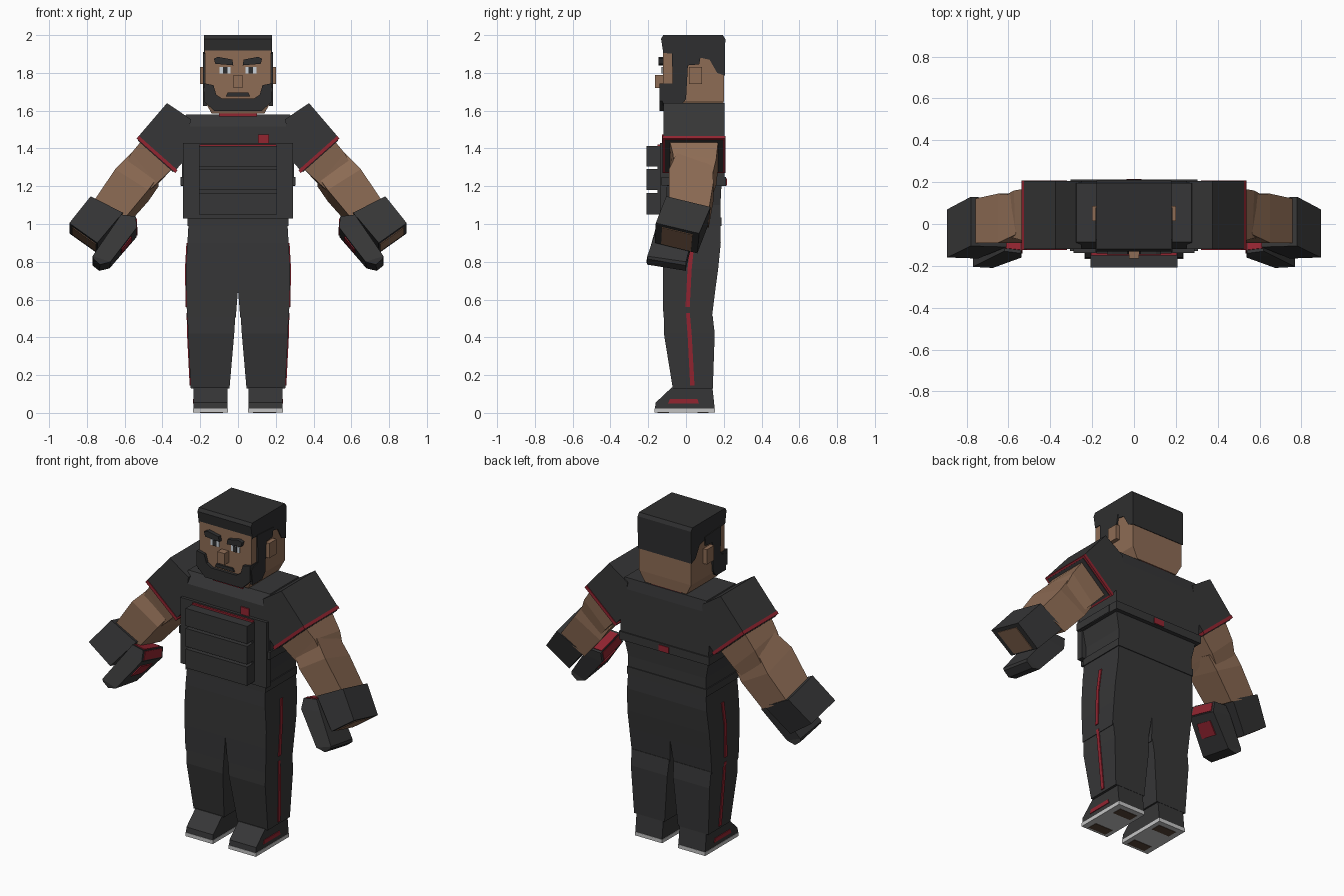
import bpy
from mathutils import Vector


def material(name, rgb):
    m = bpy.data.materials.new(name)
    m.diffuse_color = (*rgb, 1)
    return m


DARK = material("charcoal cloth", (0.037, 0.037, 0.038))
HAIR = material("black hair", (0.028, 0.028, 0.029))
SKIN = material("brown skin", (0.27, 0.15, 0.09))
RED = material("dark red trim", (0.29, 0.018, 0.03))
SOLE = material("pale grey sole", (0.55, 0.55, 0.55))
WHITE = material("eye white", (0.6, 0.65, 0.7))
TREAD = material("brown tread", (0.10, 0.06, 0.04))


def loft(name, rings, mat, both=False):
    """Skin a list of equal point rings with end caps; optionally add a mirrored twin."""
    n = len(rings[0])
    faces = [list(range(n))[::-1], [(len(rings) - 1) * n + i for i in range(n)]]
    for r in range(len(rings) - 1):
        for i in range(n):
            j = (i + 1) % n
            faces.append([r * n + i, r * n + j, (r + 1) * n + j, (r + 1) * n + i])
    for side in ((1, -1) if both else (1,)):
        import bmesh
        me = bpy.data.meshes.new(name)
        me.from_pydata([(p[0] * side, p[1], p[2]) for r in rings for p in r], [], faces)
        bm = bmesh.new()
        bm.from_mesh(me)
        bmesh.ops.recalc_face_normals(bm, faces=bm.faces)
        bm.to_mesh(me)
        bm.free()
        me.materials.append(mat)
        label = name if not both else name + ("_left" if side > 0 else "_right")
        bpy.context.collection.objects.link(bpy.data.objects.new(label, me))


def stack(name, levels, mat, both=False):
    """Loft of level rectangles: (z, x0, x1, y0, y1)."""
    loft(name, [[(a, c, z), (b, c, z), (b, d, z), (a, d, z)] for z, a, b, c, d in levels], mat, both)


def box(name, x, y, z, mat, both=False):
    stack(name, [(z[0], *x, *y), (z[1], *x, *y)], mat, both)


def prism_y(name, outline, y, mat, both=False):
    loft(name, [[(px, v, pz) for px, pz in outline] for v in y], mat, both)


def prism_x(name, outline, x, mat, both=False):
    loft(name, [[(v, py, pz) for py, pz in outline] for v in x], mat, both)


def plate(name, quad, u, v, mat, t=0.004):
    """Thin plate laid over part of a quad face, on both sides of the body."""
    a, b, c, d = map(Vector, quad)
    at = lambda p, q: a.lerp(b, p).lerp(d.lerp(c, p), q)
    pts = [at(u[0], v[0]), at(u[1], v[0]), at(u[1], v[1]), at(u[0], v[1])]
    n = (b - a).cross(d - a).normalized() * t
    loft(name, [[p - n for p in pts], [p + n for p in pts]], mat, True)


# Torso: chest, loose hem, waist
stack("chest", [(1.20, -.295, .295, -.115, .205), (1.43, -.30, .30, -.12, .205),
                (1.515, -.30, .30, -.12, .205), (1.58, -.275, .275, -.085, .195)], DARK)
box("back_hem", (-.303, .303), (.0, .212), (1.20, 1.25), DARK)
box("hem_tag", (-.035, .035), (.208, .216), (1.205, 1.24), RED)
stack("waist", [(1.02, -.262, .262, -.115, .182), (1.10, -.262, .262, -.115, .182),
                (1.21, -.285, .285, -.115, .188)], DARK)
box("waistband", (-.268, .268), (-.12, .187), (.99, 1.035), DARK)

# Vest with stacked pouches
box("vest_panel", (-.29, .29), (-.138, -.10), (1.03, 1.43), DARK)
box("vest_strap", (.28, .305), (-.13, .15), (1.205, 1.25), DARK, True)
for i, (lo, hi) in enumerate([(1.05, 1.165), (1.18, 1.29), (1.305, 1.412)]):
    box("pouch_%d" % (i + 1), (-.207, .207), (-.208, -.145), (lo, hi), DARK)
box("pouch_backing", (-.207, .207), (-.15, -.13), (1.05, 1.412), DARK)
box("pouch_trim", (-.205, .205), (-.15, -.135), (1.412, 1.422), RED)
box("chest_badge", (.105, .163), (-.128, -.119), (1.43, 1.475), RED)

# Collar and head
box("collar", (-.10, .10), (-.10, .19), (1.57, 1.592), RED)
stack("head", [(1.585, -.14, .14, -.10, .195), (1.65, -.175, .175, -.122, .20),
               (1.95, -.175, .175, -.122, .20)], SKIN)
box("ear", (.17, .2), (.015, .085), (1.74, 1.83), SKIN, True)
prism_x("hair_cap", [(-.12, 1.905), (-.02, 1.9), (.125, 1.87), (.165, 1.8), (.206, 1.785),
                     (.208, 1.98), (.195, 2.0), (-.12, 2.0), (-.132, 1.98)], (-.18, .18), HAIR)
prism_x("sideburn", [(-.075, 1.91), (.08, 1.9), (.07, 1.845), (.01, 1.84), (.0, 1.66),
                     (-.03, 1.625), (-.12, 1.625), (-.135, 1.72), (-.07, 1.74)], (.165, .184), HAIR, True)
prism_y("beard", [(-.18, 1.745), (-.13, 1.735), (-.115, 1.685), (-.085, 1.665), (.085, 1.665),
                  (.115, 1.685), (.13, 1.735), (.18, 1.745), (.18, 1.65), (.125, 1.597),
                  (-.125, 1.597), (-.18, 1.65)], (-.14, -.03), HAIR)
box("nose", (-.024, .024), (-.165, -.11), (1.72, 1.79), SKIN)
prism_y("moustache", [(-.065, 1.675), (.065, 1.675), (.055, 1.695), (-.055, 1.695)], (-.132, -.115), HAIR)
prism_y("eyebrow", [(.025, 1.84), (.12, 1.848), (.128, 1.875), (.105, 1.885), (.03, 1.87)],
        (-.145, -.115), HAIR, True)
box("eye", (.04, .098), (-.126, -.12), (1.797, 1.832), WHITE, True)
box("pupil", (.055, .08), (-.129, -.12), (1.797, 1.832), HAIR, True)

# Sleeves with a red cuff line
prism_y("sleeve", [(.25, 1.555), (.376, 1.64), (.532, 1.458), (.333, 1.282), (.28, 1.34)],
        (-.12, .205), DARK, True)
prism_y("sleeve_trim", [(.525, 1.467), (.537, 1.452), (.332, 1.27), (.32, 1.285)],
        (-.124, .209), RED, True)
plate("sleeve_opening", [(.537, -.124, 1.452), (.332, -.124, 1.27), (.332, .209, 1.27), (.537, .209, 1.452)],
      (.04, .96), (.04, .96), DARK)

# Bare arms
loft("upper_arm", [[(.515, -.085, 1.435), (.35, -.085, 1.29), (.35, .17, 1.29), (.515, .17, 1.435)],
                   [(.565, -.07, 1.375), (.43, -.07, 1.215), (.43, .16, 1.205), (.575, .16, 1.345)],
                   [(.61, -.06, 1.29), (.48, -.06, 1.17), (.48, .14, 1.15), (.61, .14, 1.26)]], SKIN, True)
loft("forearm", [[(.565, -.05, 1.375), (.42, -.06, 1.255), (.42, .14, 1.20), (.575, .14, 1.33)],
                 [(.65, -.09, 1.29), (.475, -.09, 1.18), (.475, .145, 1.12), (.65, .145, 1.22)],
                 [(.765, -.09, 1.12), (.60, -.09, 1.03), (.60, .12, .98), (.765, .12, 1.07)]], SKIN, True)

# Gloves: wrist block, curled fingers, red plates
cuff_end = [(.893, -.16, 1.005), (.745, -.165, .90), (.745, .06, .845), (.893, .07, .95)]
loft("glove", [[(.78, -.105, 1.147), (.61, -.11, 1.06), (.61, .12, 1.0), (.78, .13, 1.09)], cuff_end], DARK, True)
plate("hand_skin", cuff_end, (.12, .95), (.15, .85), SKIN)
fist = [[(.62, -.13, 1.05), (.54, -.14, 1.04), (.54, .05, .99), (.62, .05, .995)],
        [(.66, -.15, .99), (.537, -.16, .98), (.537, .04, .93), (.66, .04, .95)],
        [(.77, -.205, .83), (.675, -.21, .80), (.68, .0, .765), (.77, .0, .80)],
        [(.765, -.205, .815), (.73, -.205, .785), (.735, .0, .752), (.77, .0, .78)]]
loft("fingers", fist, DARK, True)
plate("glove_top_plate", fist[0], (.05, .95), (.08, .92), RED)
plate("wrist_plate", [fist[0][1], fist[0][2], fist[1][2], fist[1][1]], (.08, .92), (.1, .9), RED)
plate("knuckle_plate", [fist[1][1], fist[1][2], fist[2][2], fist[2][1]], (.2, .75), (.2, .58), RED)

# Legs, overlapping at the knee
stack("thigh", [(.505, .012, .27, -.12, .137), (.65, .0, .274, -.122, .155), (.76, .0, .276, -.122, .17),
                (.90, .0, .268, -.122, .184), (1.03, .0, .26, -.115, .182)], DARK, True)
stack("shin", [(.13, .045, .25, -.07, .142), (.42, .02, .265, -.117, .152),
               (.515, .014, .267, -.117, .141)], DARK, True)
stack("thigh_stripe", [(.56, .25, .277, -.003, .02), (.76, .25, .281, .008, .03),
                       (.90, .25, .273, .022, .045)], RED, True)
stack("shin_stripe", [(.145, .235, .256, .022, .045), (.42, .25, .27, .008, .03),
                      (.53, .25, .272, -.001, .02)], RED, True)

# Shoes
prism_x("shoe", [(-.165, .022), (.152, .022), (.14, .135), (-.075, .135), (-.16, .055)], (.055, .235), DARK, True)
box("shoe_sole", (.053, .237), (-.167, .154), (.002, .024), SOLE, True)
prism_x("shoe_stripe", [(-.095, .05), (.068, .05), (.06, .074), (-.085, .074)], (.23, .239), RED, True)
for part, y in (("toe", (-.15, -.09)), ("heel", (.06, .12))):
    box(part + "_tread", (.08, .20), y, (0, .004), TREAD, True)
